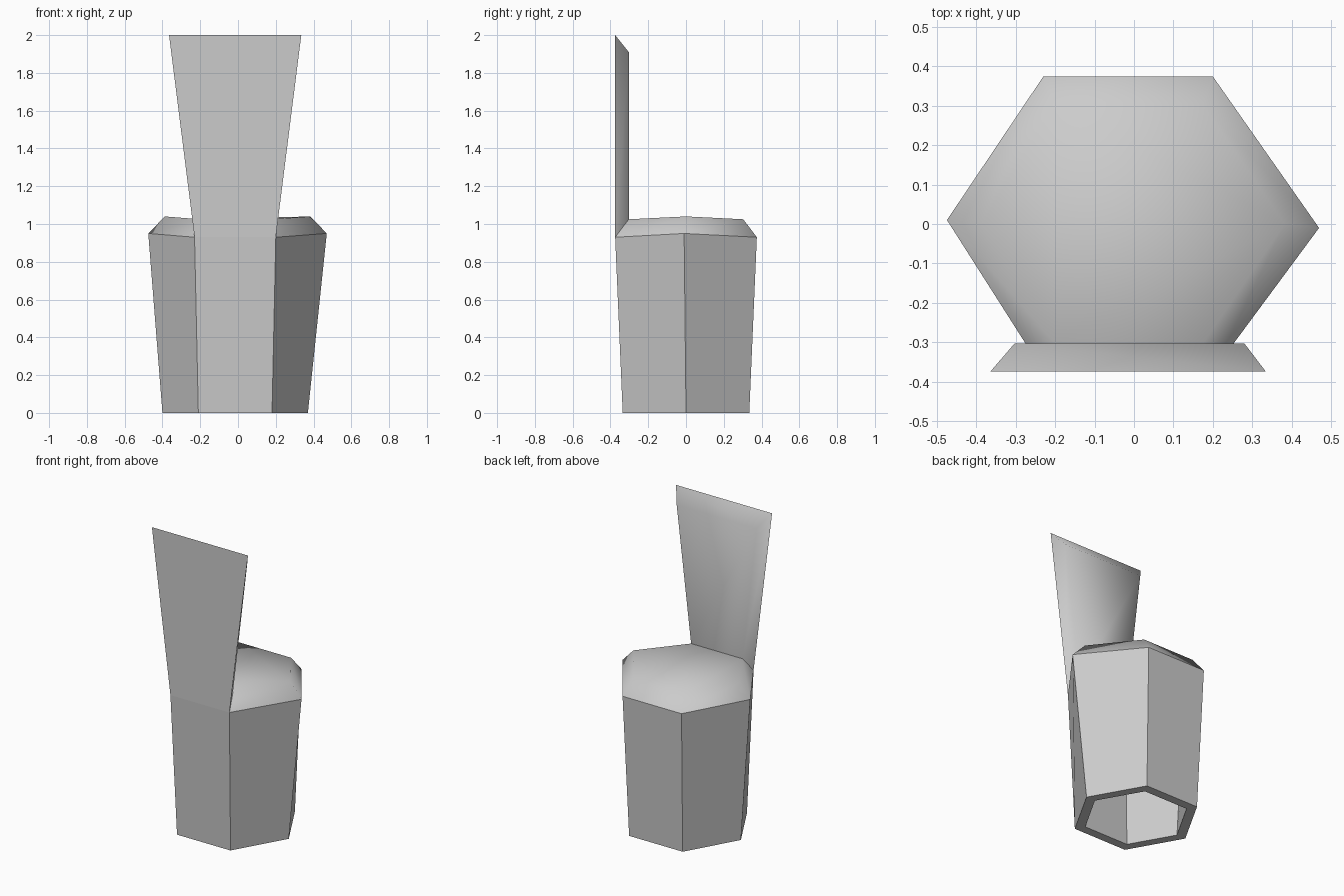
import bpy

if "Cube" in bpy.data.objects:
    bpy.data.objects.remove(bpy.data.objects["Cube"])


def ring(left, right, x0, x1, y, z_tip, z_side, tip_skew=0.0):
    """Six corners of a hexagon with tips on -x/+x, counter-clockwise."""
    return [(left, tip_skew, z_tip), (x0, -y, z_side), (x1, -y, z_side),
            (right, -tip_skew, z_tip), (x1, y, z_side), (x0, y, z_side)]


def bridge(a, b, skip=()):
    """Quads between two rings of six given by their start indices."""
    return [(a + i, a + (i + 1) % 6, b + (i + 1) % 6, b + i)
            for i in range(6) if i not in skip]


def make(name, verts, faces, smooth):
    """Mesh object; faces whose index is in smooth are smooth shaded."""
    mesh = bpy.data.meshes.new(name)
    mesh.from_pydata(verts, [], faces)
    for p in mesh.polygons:
        p.use_smooth = p.index in smooth
    mesh.update()
    obj = bpy.data.objects.new(name, mesh)
    bpy.context.collection.objects.link(obj)
    return obj


# Hollow hexagonal seat base: outer wall, chamfered cushion top, inner cavity
foot = ring(-0.40, 0.37, -0.21, 0.18, 0.335, 0.0, 0.0)
rim = ring(-0.475, 0.47, -0.23, 0.20, 0.375, 0.95, 0.93, 0.01)
top = ring(-0.387, 0.383, -0.20, 0.175, 0.303, 1.04, 1.025)
inner_foot = ring(-0.335, 0.305, -0.177, 0.147, 0.277, 0.0, 0.0)
ceiling = ring(-0.39, 0.385, -0.195, 0.17, 0.31, 0.95, 0.935)

verts = foot + rim + top + inner_foot + ceiling
faces = bridge(6, 12, skip=(1,))              # chamfer, open under the backrest
faces.append(tuple(range(12, 18)))            # seat top
n_smooth = len(faces)
faces += bridge(0, 6)                         # outer wall
faces += bridge(18, 0)                        # underside of the wall
faces += bridge(24, 18)                       # inner wall
faces.append(tuple(range(29, 23, -1)))        # cavity ceiling
make("seat_base", verts, faces, range(n_smooth))

# Flared backrest rising from the front rim, with chamfered sides and top
outer = [rim[1], rim[2], (0.335, -0.375, 2.0), (-0.365, -0.375, 2.0)]
inner = [top[1], top[2], (0.28, -0.303, 1.91), (-0.303, -0.303, 1.91)]
back_faces = [(0, 1, 2, 3), (7, 6, 5, 4),
              (1, 5, 6, 2), (2, 6, 7, 3), (3, 7, 4, 0)]
make("backrest", outer + inner, back_faces, range(1, 5))
